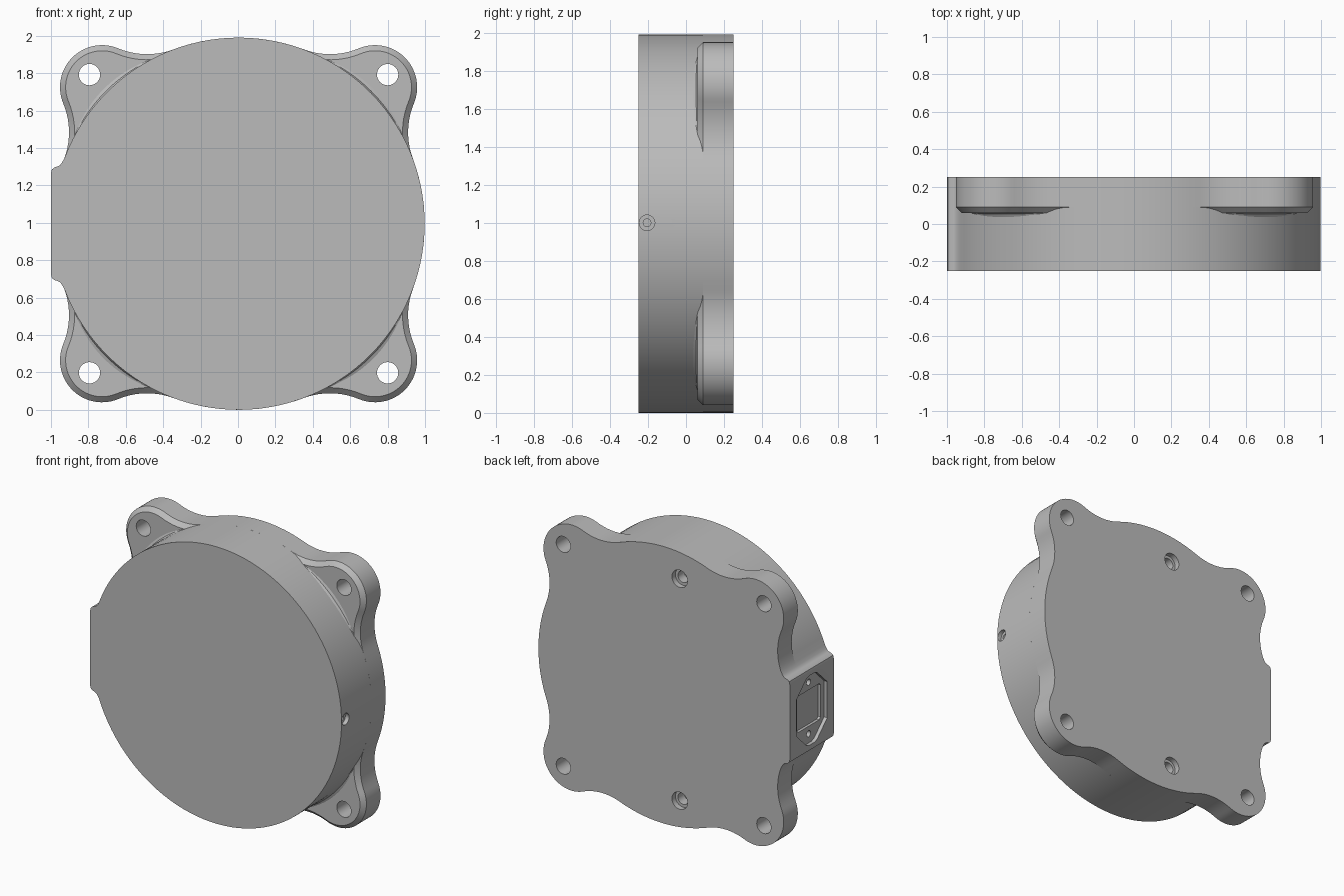
import bpy, bmesh
from math import sin, cos, acos, atan2, radians, pi
from mathutils import Vector

cube = bpy.data.objects.get("Cube")
if cube:
    bpy.data.objects.remove(cube)

grey = bpy.data.materials.new("plain_grey")
grey.use_nodes = True
grey.diffuse_color = (0.5, 0.5, 0.5, 1)
grey.node_tree.nodes["Principled BSDF"].inputs["Base Color"].default_value = (0.5, 0.5, 0.5, 1)

CENTRE = Vector((0.003, 0, 0.995))
FRONT, BACK = -0.25, 0.25
EAR_FRONT, CHAMFER = 0.06, 0.03
R_BODY, R_LOBE, R_BLEND, LOBE_DIST = 0.995, 0.225, 0.4, 1.032
CORNERS = [radians(45 + 90 * k) for k in range(4)]


def loft(name, loops):
    """Skin matching loops of points and cap both ends."""
    bm = bmesh.new()
    rows = [[bm.verts.new(Vector(p) + CENTRE) for p in loop] for loop in loops]
    n = len(rows[0])
    for a, b in zip(rows, rows[1:]):
        for i in range(n):
            j = (i + 1) % n
            bm.faces.new((a[i], a[j], b[j], b[i]))
    bm.faces.new(rows[0][::-1])
    bm.faces.new(rows[-1])
    bmesh.ops.recalc_face_normals(bm, faces=bm.faces[:])
    mesh = bpy.data.meshes.new(name)
    bm.to_mesh(mesh)
    bm.free()
    obj = bpy.data.objects.new(name, mesh)
    bpy.context.collection.objects.link(obj)
    mesh.materials.append(grey)
    return obj


def arc(centre, radius, start, end, n, grow):
    """Pairs of (edge point, chamfered point) along an arc."""
    out = []
    for i in range(n + 1):
        a = start + (end - start) * i / n
        d = Vector((cos(a), sin(a)))
        out.append((centre + d * radius, centre + d * (radius + grow)))
    return out


def turned(pairs, angle):
    def rot(p):
        return Vector((p.x * cos(angle) - p.y * sin(angle), p.x * sin(angle) + p.y * cos(angle)))
    return [(rot(p), rot(q)) for p, q in pairs]


def at_depth(points, y):
    return [(p.x, y, p.y) for p in points]


def cut(targets, cutters):
    for cutter in cutters:
        cutter.hide_render = True
        for obj in targets:
            mod = obj.modifiers.new("cut", 'BOOLEAN')
            mod.operation = 'DIFFERENCE'
            mod.solver = 'EXACT'
            mod.object = cutter
            bpy.context.view_layer.objects.active = obj
            bpy.ops.object.modifier_apply(modifier=mod.name)
        bpy.data.objects.remove(cutter)


def drill(origin, axis, steps, n=32):
    """Round stepped cutter; steps are (radius, distance along the axis)."""
    loops = []
    for r, d in steps:
        ring = [(r * cos(2 * pi * i / n), r * sin(2 * pi * i / n)) for i in range(n)]
        if axis == 'Y':
            loops.append([(origin[0] + u, d, origin[1] + v) for u, v in ring])
        else:
            loops.append([(d, origin[0] + u, origin[1] + v) for u, v in ring])
    return loft("drill_cutter", loops)


# Ear outline: blend arc, lobe, blend arc, all tangent to the round body
A, B = R_BODY + R_BLEND, R_LOBE + R_BLEND
theta = acos((A * A + LOBE_DIST ** 2 - B * B) / (2 * A * LOBE_DIST))
low = Vector((A * cos(theta), -A * sin(theta)))
high = Vector((low.x, -low.y))
phi = atan2(low.y, low.x - LOBE_DIST)
ear = arc(low, R_BLEND, pi - theta, pi + phi, 10, CHAMFER)
ear += arc(Vector((LOBE_DIST, 0)), R_LOBE, phi, -phi, 28, -CHAMFER)[1:]
ear += arc(high, R_BLEND, -pi - phi, theta - pi, 10, CHAMFER)[1:]

# Connector block outline on the right side
half = [(-0.945, 0.325), (-0.955, 0.313), (-0.967, 0.306), (-0.985, 0.301),
        (-0.998, 0.29), (-1.003, 0.27)]
block = [Vector(p) for p in half] + [Vector((x, -z)) for x, z in reversed(half)]
block_pairs = [(p, Vector((p.x + CHAMFER, p.y * 0.9))) for p in block]

# Front housing: round body with the connector block
reach = pi - (pi / 4 - theta)
round_edge = [p for p, q in arc(Vector((0, 0)), R_BODY, -reach, reach, 100, 0)]
profile = round_edge + block
housing = loft("front_housing", [at_depth(profile, FRONT),
                                 at_depth(profile, EAR_FRONT + CHAMFER)])

# Mounting plate: the same outline with four chamfered ears
pairs = []
for k, angle in enumerate(CORNERS):
    pairs += turned(ear, angle)
    if k == 1:
        pairs += block_pairs
    else:
        pairs += arc(Vector((0, 0)), R_BODY, angle + theta, angle + pi / 2 - theta, 14, -CHAMFER)[1:-1]
outer = [p for p, q in pairs]
inner = [q for p, q in pairs]
plate = loft("mounting_plate", [at_depth(inner, EAR_FRONT),
                                at_depth(outer, EAR_FRONT + CHAMFER),
                                at_depth(outer, BACK)])

# Through holes in the ears and stepped blind holes in the back
cutters = [drill((sx * 0.797, sz * 0.797), 'Y', [(0.057, 0), (0.057, 0.3)])
           for sx in (-1, 1) for sz in (-1, 1)]
cutters += [drill((-0.128, sz * 0.797), 'Y',
                  [(0.042, 0.14), (0.042, 0.21), (0.062, 0.21), (0.062, 0.3)])
            for sz in (-1, 1)]
cut([plate], cutters)

# Small stepped hole in the left side
cut([housing], [drill((-0.205, 0.005), 'X',
                      [(0.02, 0.88), (0.02, 0.965), (0.041, 0.965), (0.041, 1.05)], 24)])

# Connector recess: six-sided flange pocket, inner socket and two screw holes
flange = [(0.175, 0.13), (0.06, 0.24), (0.03, 0.25)]
flange += [(-y, z) for y, z in reversed(flange)]
flange += [(-y, -z) for y, z in flange]
socket = [(0.135, 0.115), (0.12, 0.13)]
socket += [(-y, z) for y, z in reversed(socket)]
socket += [(-y, -z) for y, z in socket]
recess = []
for shape, depth in ((flange, 0.025), (socket, 0.045)):
    recess.append(loft("recess_cutter", [[(x, y, z) for y, z in shape]
                                         for x in (-1.1, -1.003 + depth)]))
recess += [drill((0, sz * 0.185), 'X', [(0.022, -1.1), (0.022, -0.94)], 20) for sz in (-1, 1)]
cut([housing, plate], recess)

# Small fillets where the ears meet the round body
fillets = []
for k, angle in enumerate(CORNERS):
    loops = []
    for i in range(-12, 13):
        t = i / 12
        a = angle + radians(16.5) * t
        w = 0.024 * (1 - t * t) + 0.001
        section = [(R_BODY - 0.005, 0.08), (R_BODY - 0.001, EAR_FRONT - w),
                   (R_BODY + 0.3 * w, EAR_FRONT - 0.3 * w), (R_BODY + w, EAR_FRONT + 0.0005)]
        loops.append([(r * cos(a), y, r * sin(a)) for r, y in section])
    fillets.append(loft("ear_fillet_%d" % (k + 1), loops))

# Smooth shading with sharp corners
bpy.ops.object.select_all(action='DESELECT')
for obj in [housing, plate] + fillets:
    obj.select_set(True)
bpy.context.view_layer.objects.active = housing
bpy.ops.object.shade_smooth_by_angle(angle=radians(30))
